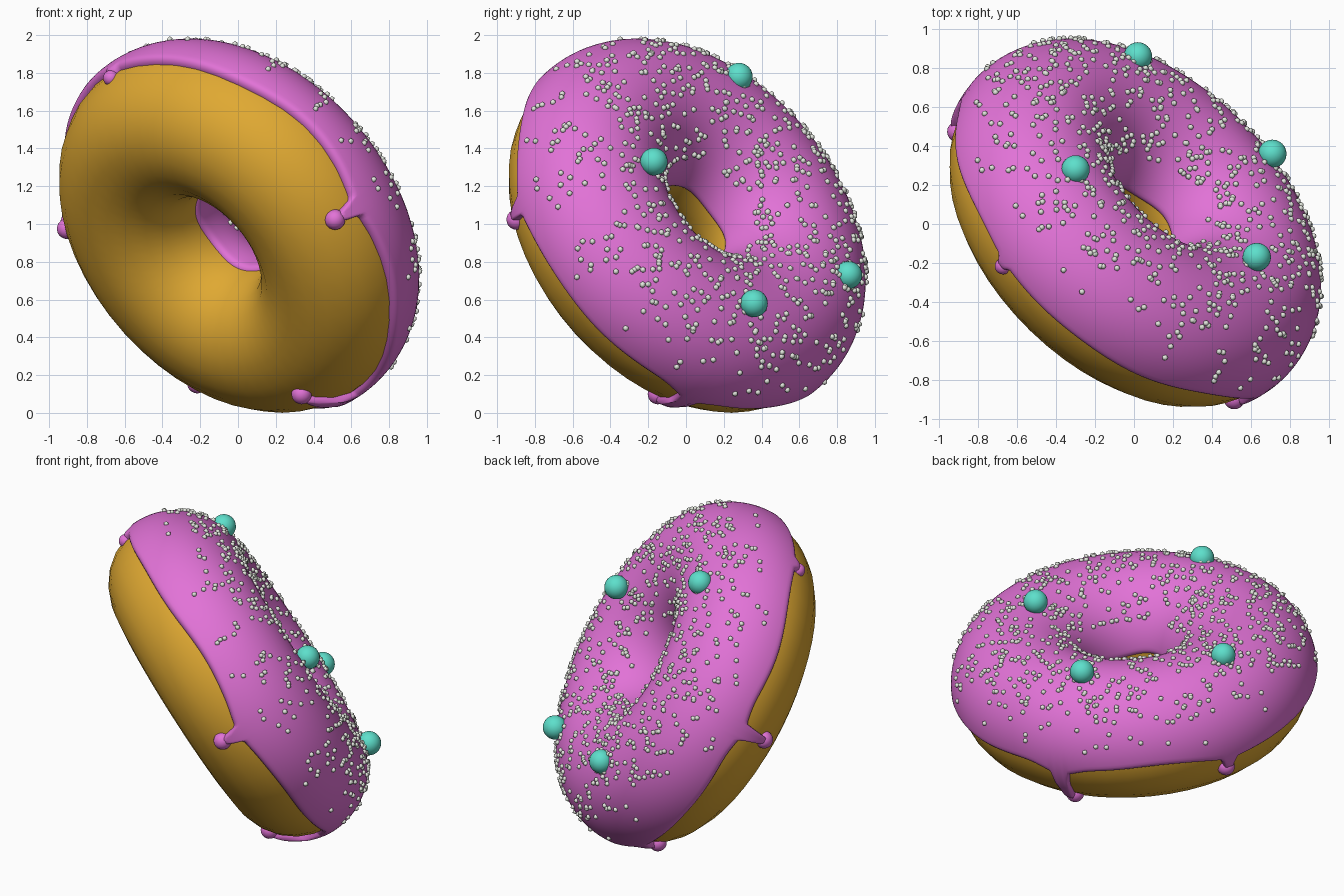
import bpy, bmesh, math, random
from mathutils import Vector, Matrix

if "Cube" in bpy.data.objects:
    bpy.data.objects.remove(bpy.data.objects["Cube"])

random.seed(4)
R, r, T = 0.668, 0.402, 0.034           # ring radius, tube radius, icing thickness
CENTRE = Vector((-0.012, -0.012, 0.974))
AXIS = Vector((0.597, 0.613, 0.517)).normalized()
FRAME = Matrix.Translation(CENTRE) @ AXIS.to_track_quat('Z', 'Y').to_matrix().to_4x4()
INV = FRAME.inverted()


def material(name, col):
    m = bpy.data.materials.new(name)
    m.diffuse_color = (*col, 1)
    m.use_nodes = True
    m.node_tree.nodes["Principled BSDF"].inputs["Base Color"].default_value = m.diffuse_color
    return m


GOLD = material("golden dough", (0.74, 0.395, 0.032))
PINK = material("orchid icing", (0.76, 0.17, 0.68))
TEAL = material("teal", (0.11, 0.74, 0.60))
PALE = material("pale sprinkle", (0.80, 0.83, 0.76))


def finish(name, bm, mat):
    bmesh.ops.recalc_face_normals(bm, faces=bm.faces)
    for f in bm.faces:
        f.smooth = True
    me = bpy.data.meshes.new(name)
    bm.to_mesh(me)
    bm.free()
    me.materials.append(mat)
    ob = bpy.data.objects.new(name, me)
    bpy.context.collection.objects.link(ob)
    return ob


def on_ring(theta, phi, rho):
    d = R + rho * math.cos(phi)
    return FRAME @ Vector((d * math.cos(theta), d * math.sin(theta), rho * math.sin(phi)))


def ring_coords(p):
    q = INV @ Vector(p)
    rad = math.hypot(q.x, q.y) - R
    return math.atan2(q.y, q.x), math.atan2(q.z, rad)


def sheet(bm, rows, closed):
    n, m = len(rows), len(rows[0])
    for i in range(n):
        a, b = rows[i], rows[(i + 1) % n]
        for j in range(m if closed else m - 1):
            k = (j + 1) % m
            bm.faces.new((a[j], b[j], b[k], a[k]))


# dough ring
bm = bmesh.new()
rows = [[bm.verts.new(on_ring(2 * math.pi * i / 48, 2 * math.pi * j / 24, r)) for j in range(24)]
        for i in range(48)]
sheet(bm, rows, True)
finish("dough", bm, GOLD)

# drips: tip positions hanging from the outer icing edge
TIPS = [(0.52, -0.92, 1.02), (0.33, -0.17, 0.06), (-0.23, 0.62, 0.12),
        (-0.88, 0.47, 0.98), (-0.68, -0.22, 1.78)]
DRIPS = [ring_coords(p) for p in TIPS]


def base_edge(t):
    return -0.14 + 0.04 * math.sin(3 * t + 0.6) + 0.03 * math.sin(5 * t + 2) + 0.02 * math.sin(8 * t)


def outer_edge(t):
    base = base_edge(t)
    phi = base
    for dt, dp in DRIPS:
        d = (t - dt + math.pi) % (2 * math.pi) - math.pi
        w = 0.85 * math.exp(-(d / 0.036) ** 4) + 0.15 * math.exp(-(d / 0.12) ** 2)
        phi += (dp - base) * w
    return phi


# icing shell: thick over the top, rolled into the dough at both edges
bm = bmesh.new()
rows = []
N, M = 420, 48
for i in range(N):
    t = 2 * math.pi * i / N
    lo0, lo = base_edge(t), outer_edge(t)
    hi = math.pi - 0.02 + 0.03 * math.sin(4 * t)
    row = []
    for j in range(M + 1):
        s = 0.5 - 0.5 * math.cos(math.pi * j / M)
        phi = lo0 + (hi - lo0) * s + (lo - lo0) * (1 - s) ** 16
        edge = min(phi - lo, hi - phi) * r
        k = max(0.0, min(edge / 0.035, 1.0))
        full = T - 0.012 * max(0.0, -math.cos(phi))
        thick = -0.012 + (full + 0.012) * math.sqrt(max(0.0, 1 - (1 - k) ** 2))
        row.append(bm.verts.new(on_ring(t, phi, r + thick)))
    rows.append(row)
sheet(bm, rows, False)
finish("icing", bm, PINK)

# rounded blobs at the drip tips
bm = bmesh.new()
for n, (t, p) in enumerate(DRIPS):
    c = on_ring(t, p, r - 0.004)
    bmesh.ops.create_icosphere(bm, subdivisions=3, radius=0.042 if n == 4 else 0.054,
                               matrix=Matrix.Translation(c))
finish("drip_tips", bm, PINK)

# small sprinkles scattered on the icing
bm = bmesh.new()
count = 0
while count < 900:
    t = random.uniform(0, 2 * math.pi)
    p = random.uniform(0.15, 2.6)
    area = (R + r * math.cos(p)) / (R + r)
    fade = min(1, 0.15 + (p - 0.15) * 1.1)
    if random.random() > (0.15 + 0.85 * area) * fade:
        continue
    rho = r + T - 0.012 * max(0.0, -math.cos(p)) + 0.003
    bmesh.ops.create_icosphere(bm, subdivisions=1, radius=0.0165,
                               matrix=Matrix.Translation(on_ring(t, p, rho)))
    count += 1
finish("sprinkles", bm, PALE)

# large teal beads
for i, c in enumerate([(0.02, 0.86, 0.73), (-0.30, 0.28, 1.78), (0.71, 0.36, 0.58), (0.63, -0.17, 1.33)]):
    bm = bmesh.new()
    bmesh.ops.create_uvsphere(bm, u_segments=24, v_segments=16, radius=0.073,
                              matrix=Matrix.Translation(c))
    finish(f"teal_bead_{i + 1}", bm, TEAL)
